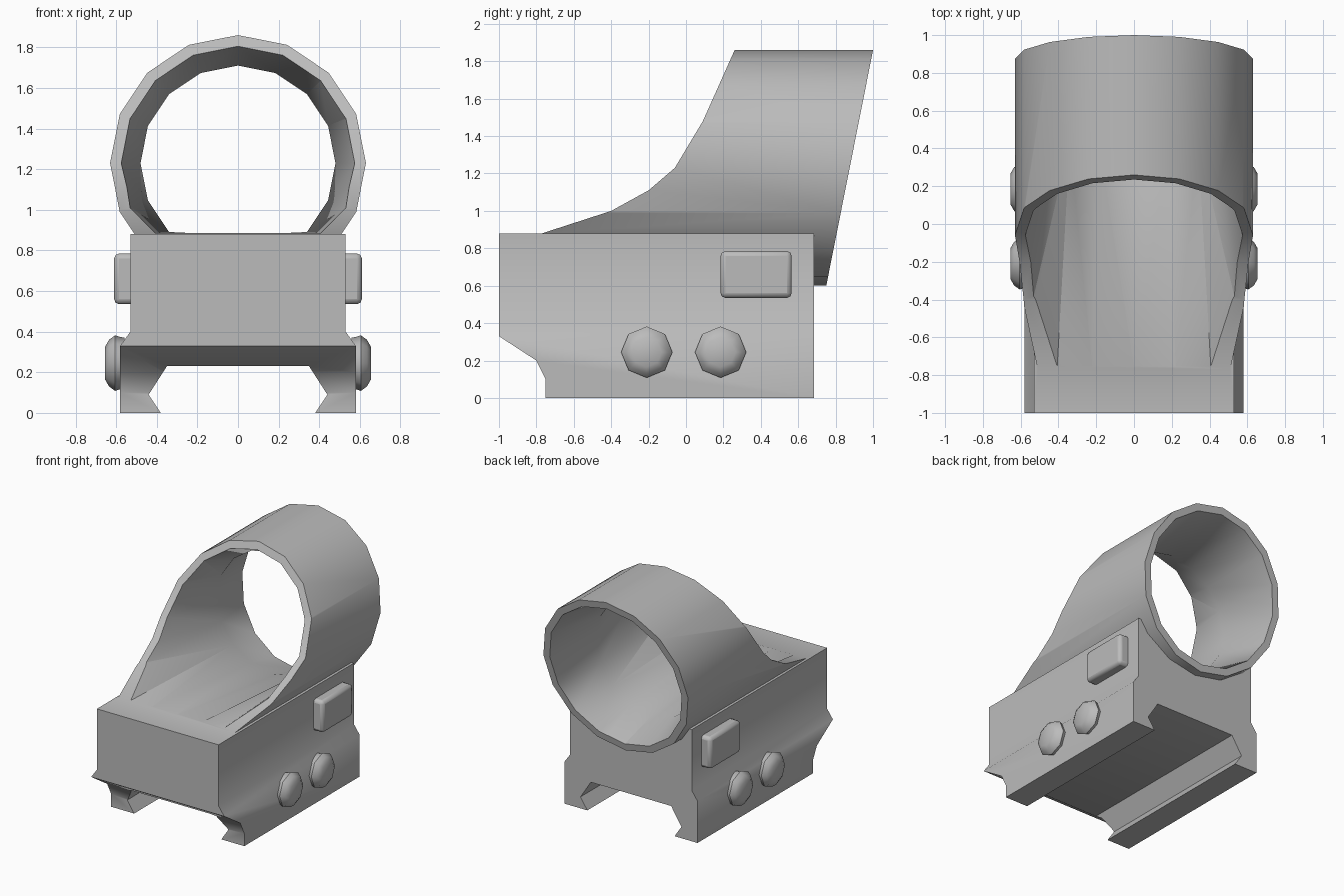
import bpy, bmesh
from math import sin, cos, pi

if "Cube" in bpy.data.objects:
    bpy.data.objects.remove(bpy.data.objects["Cube"])

grey = bpy.data.materials.new("matte grey")
grey.use_nodes = True
grey.diffuse_color = (0.5, 0.5, 0.5, 1)
grey.node_tree.nodes["Principled BSDF"].inputs["Base Color"].default_value = (0.5, 0.5, 0.5, 1)

SIDES = 16
CENTRE_Z = 1.23
OUTER, INNER, THROAT = 0.63, 0.575, 0.48
# Swept front edge of the hood as (y, z), from low to high
SWEEP = [(-0.77, 0.88), (-0.4, 1.0), (-0.2, 1.11), (-0.06, 1.23), (0.09, 1.48), (0.26, 1.86)]


def loft(name, rings, triangulate=False):
    """Closed solid through a list of matching rings of points."""
    bm = bmesh.new()
    rows = [[bm.verts.new(p) for p in ring] for ring in rings]
    n = len(rows[0])
    for a, b in zip(rows, rows[1:]):
        for i in range(n):
            j = (i + 1) % n
            bm.faces.new((a[i], a[j], b[j], b[i]))
    bm.faces.new(rows[0])
    bm.faces.new(rows[-1])
    if triangulate:
        bmesh.ops.triangulate(bm, faces=bm.faces[:])
    bmesh.ops.recalc_face_normals(bm, faces=bm.faces[:])
    mesh = bpy.data.meshes.new(name)
    bm.to_mesh(mesh)
    bm.free()
    mesh.materials.append(grey)
    obj = bpy.data.objects.new(name, mesh)
    bpy.context.collection.objects.link(obj)
    return obj


def activate(obj):
    bpy.ops.object.select_all(action='DESELECT')
    obj.select_set(True)
    bpy.context.view_layer.objects.active = obj


def combine(obj, tool, operation):
    """Apply a boolean and discard the tool object."""
    mod = obj.modifiers.new("join", 'BOOLEAN')
    mod.operation, mod.object, mod.solver = operation, tool, 'EXACT'
    activate(obj)
    bpy.ops.object.modifier_apply(modifier=mod.name)
    bpy.data.objects.remove(tool)


def smooth(obj, angle):
    activate(obj)
    bpy.ops.object.shade_smooth_by_angle(angle=angle)


def side_prism(name, profile):
    return loft(name, [[(x, y, z) for y, z in profile] for x in (-1, 1)])


def circle(radius):
    return [(radius * cos(2 * pi * i / SIDES), CENTRE_Z + radius * sin(2 * pi * i / SIDES))
            for i in range(SIDES)]


def sweep_y(z):
    for (y0, z0), (y1, z1) in zip(SWEEP, SWEEP[1:]):
        if z <= z1:
            return y0 + (y1 - y0) * (z - z0) / (z1 - z0)
    return SWEEP[-1][0]


def rear_y(z):
    return 0.75 + 0.25 * (z - 0.6) / 1.26


# Base block with a dovetail channel underneath
half = [(0.35, 0.23), (0.44, 0.09), (0.38, 0), (0.58, 0), (0.58, 0.33), (0.53, 0.4), (0.53, 0.88)]
section = half + [(-x, z) for x, z in reversed(half)]
housing = loft("housing", [[(x, y, z) for x, z in section] for y in (-1, 0.685)])
nose_cut = side_prism("nose_cut", [(-1.2, 0.46), (-1, 0.33), (-0.8, 0.2), (-0.75, 0.1),
                                   (-0.75, -0.1), (-1.2, -0.1)])
combine(housing, nose_cut, 'DIFFERENCE')

# Hood: a cylinder trimmed by the swept side profile
hood = loft("hood", [[(x, y, z) for x, z in circle(OUTER)] for y in (-0.95, 1.2)])
trim = side_prism("trim", SWEEP + [(0.305, 1.96), (rear_y(1.96), 1.96),
                                   (rear_y(0.5), 0.5), (-0.77, 0.5)])
combine(hood, trim, 'INTERSECT')
combine(housing, hood, 'UNION')

# Bore: sloping floor at the front, narrow throat, flared rear
front = [(x, max(z, 0.885)) for x, z in circle(INNER)]
bore = loft("bore", [
    [(x, sweep_y(z) - 0.6, z) for x, z in front],
    [(x, sweep_y(z), z) for x, z in front],
    [(x, 0.43, z) for x, z in circle(THROAT)],
    [(x, rear_y(z), z) for x, z in circle(INNER)],
    [(x, rear_y(z) + 0.3, z) for x, z in circle(INNER)],
], triangulate=True)
combine(housing, bore, 'DIFFERENCE')
smooth(housing, 0.7)

for side, label in ((1, "left"), (-1, "right")):
    # Rounded push button
    corners = [(0.185, 0.535), (0.565, 0.535), (0.565, 0.785), (0.185, 0.785)]
    button = loft(label + "_button", [[(side * x, y, z) for y, z in corners] for x in (0.45, 0.61)])
    bevel = button.modifiers.new("round", 'BEVEL')
    bevel.width, bevel.segments = 0.025, 2
    smooth(button, 0.7)

    # Domed octagonal clamp screws
    for y0, place in ((-0.21, "front"), (0.185, "rear")):
        dome = [(0.56, 0.125), (0.585, 0.13), (0.605, 0.137), (0.635, 0.115), (0.655, 0.08)]
        screw = loft(f"{label}_{place}_screw", [
            [(side * x, y0 + r * cos(k * pi / 4), 0.245 + r * sin(k * pi / 4)) for k in range(8)]
            for x, r in dome])
        smooth(screw, 0.85)
